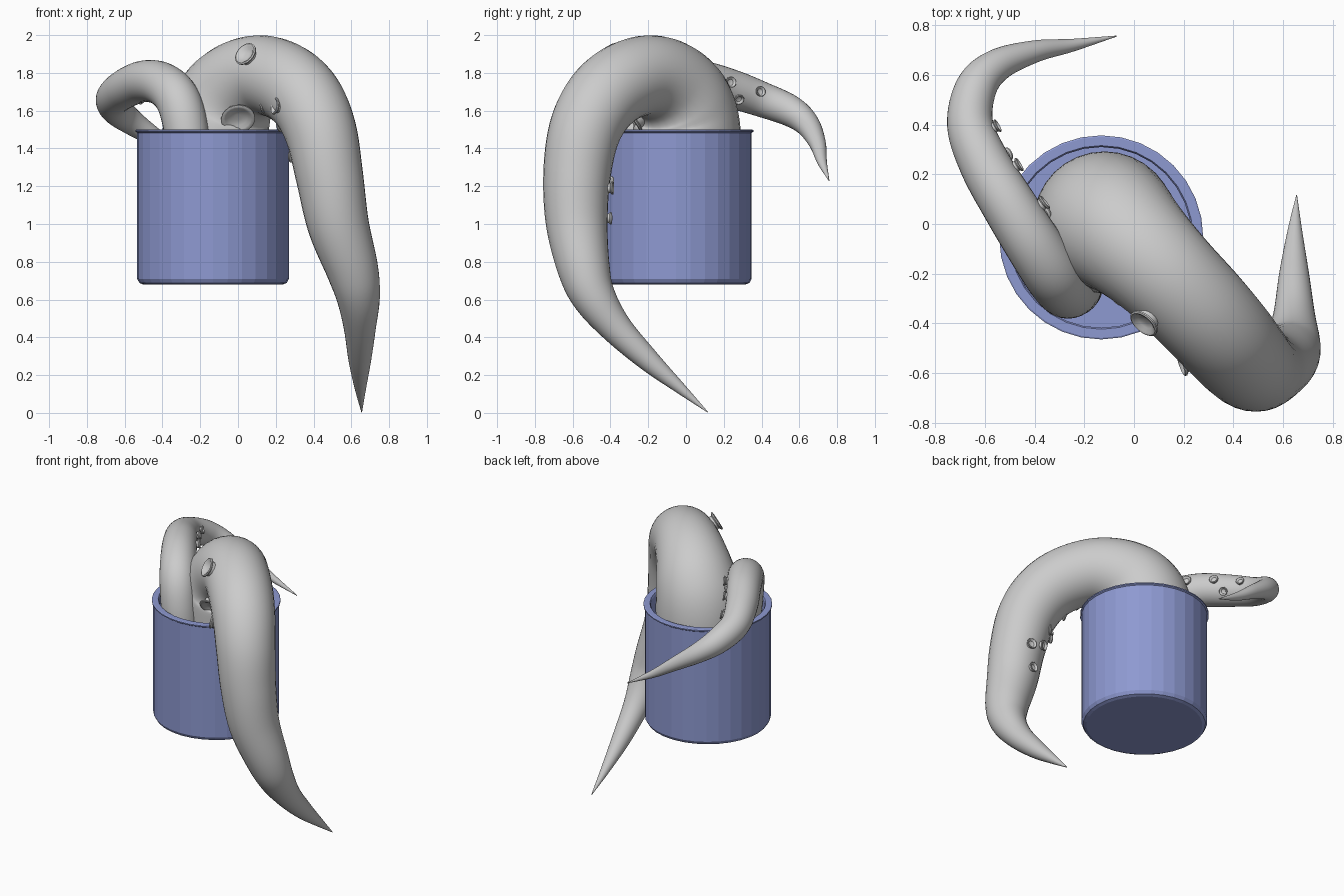
import bpy, bmesh, math
from mathutils import Vector


def finish(name, bm, angle=None):
    bmesh.ops.recalc_face_normals(bm, faces=bm.faces)
    me = bpy.data.meshes.new(name)
    bm.to_mesh(me)
    bm.free()
    ob = bpy.data.objects.new(name, me)
    bpy.context.collection.objects.link(ob)
    if angle:
        bpy.ops.object.select_all(action='DESELECT')
        ob.select_set(True)
        bpy.context.view_layer.objects.active = ob
        bpy.ops.object.shade_smooth_by_angle(angle=math.radians(angle))
    return ob


def skin(bm, rings):
    for a, b in zip(rings, rings[1:]):
        n = len(a)
        for i in range(n):
            bm.faces.new((a[i], a[(i + 1) % n], b[(i + 1) % n], b[i]))
    bm.faces.new(rings[0])
    bm.faces.new(rings[-1])


def ring(bm, c, u, v, r, n):
    return [bm.verts.new(c + r * (u * math.cos(2 * math.pi * i / n) + v * math.sin(2 * math.pi * i / n)))
            for i in range(n)]


def spline(pts, steps=8):
    """Catmull-Rom through (x, y, z, radius) points."""
    p = [Vector(q) for q in pts]
    p = [2 * p[0] - p[1]] + p + [2 * p[-1] - p[-2]]
    out = []
    for a, b, c, d in zip(p, p[1:], p[2:], p[3:]):
        for k in range(steps):
            t = k / steps
            out.append(0.5 * (2 * b + (c - a) * t + (2 * a - 5 * b + 4 * c - d) * t * t
                              + (3 * b - a - 3 * c + d) * t ** 3))
    return out + [p[-2]]


def tentacle(name, pts, n=32):
    path = spline(pts)
    bm = bmesh.new()
    rings, u = [], Vector((1, 0, 0))
    for i, q in enumerate(path):
        t = (path[min(i + 1, len(path) - 1)].xyz - path[max(i - 1, 0)].xyz).normalized()
        u = (u - t * u.dot(t)).normalized()
        rings.append(ring(bm, q.xyz, u, t.cross(u), max(q.w, 0.002), n))
    skin(bm, rings)
    finish(name, bm, 60)
    return path


def suckers(name, path, spots):
    """Flared cups set on the tentacle skin nearest each (x, y, z, size) spot."""
    profile = [(0.75, -0.5), (0.75, 0.25), (1.0, 0.45), (1.0, 0.6), (0.9, 0.68), (0.75, 0.6), (0.55, 0.3), (0.2, 0.2)]
    bm = bmesh.new()
    for x, y, z, s in spots:
        p = Vector((x, y, z))
        q = min(path, key=lambda c: abs((c.xyz - p).length - c.w) + 0.5 * (c.xyz - p).length)
        d = (p - q.xyz).normalized()
        u = d.orthogonal().normalized()
        base = q.xyz + d * q.w
        skin(bm, [ring(bm, base + d * h * min(s, 0.045), u, d.cross(u), r * s, 20) for r, h in profile])
    finish(name, bm, 40)


# Pot: hollow, rounded foot, thin lip
bm = bmesh.new()
prof = [(0.37, 0.68), (0.39, 0.688), (0.402, 0.71), (0.402, 1.483), (0.411, 1.489), (0.411, 1.497),
        (0.405, 1.5), (0.37, 1.5), (0.364, 1.49), (0.364, 0.73)]
skin(bm, [ring(bm, Vector((-0.132, -0.054, z)), Vector((1, 0, 0)), Vector((0, 1, 0)), r, 32) for r, z in prof])
pot = finish("pot", bm)
blue = bpy.data.materials.new("blue")
blue.diffuse_color = (0.27, 0.32, 0.64, 1)
pot.data.materials.append(blue)

# Large tentacle arching over the rim and hanging to the floor
big = tentacle("large_tentacle", [
    (-0.12, 0.0, 0.75, 0.27), (-0.12, 0.005, 1.15, 0.28), (-0.115, 0.005, 1.48, 0.285),
    (-0.07, -0.02, 1.64, 0.265), (0.02, -0.10, 1.745, 0.235), (0.14, -0.215, 1.785, 0.213),
    (0.27, -0.35, 1.74, 0.207), (0.37, -0.46, 1.64, 0.2), (0.44, -0.54, 1.48, 0.19),
    (0.485, -0.578, 1.25, 0.178), (0.53, -0.578, 1.0, 0.163), (0.605, -0.54, 0.76, 0.138),
    (0.637, -0.485, 0.61, 0.115), (0.645, -0.37, 0.45, 0.085), (0.645, -0.2, 0.28, 0.06),
    (0.648, -0.03, 0.13, 0.03), (0.655, 0.115, 0.004, 0.002)])
suckers("large_suckers", big, [
    (0.04, -0.40, 1.90, 0.065), (0.0, -0.28, 1.56, 0.09), (0.16, -0.40, 1.64, 0.05),
    (0.22, -0.56, 1.62, 0.045), (0.24, -0.43, 1.53, 0.042), (0.31, -0.50, 1.36, 0.038),
    (0.36, -0.43, 1.36, 0.038), (0.42, -0.41, 1.22, 0.035), (0.52, -0.40, 1.19, 0.035),
    (0.50, -0.41, 1.03, 0.033)])

# Small tentacle curling out behind the left side
small = tentacle("small_tentacle", [
    (-0.24, -0.25, 0.95, 0.115), (-0.25, -0.26, 1.25, 0.115), (-0.275, -0.26, 1.5, 0.118),
    (-0.32, -0.21, 1.66, 0.118), (-0.40, -0.09, 1.74, 0.115), (-0.50, 0.07, 1.755, 0.11),
    (-0.60, 0.24, 1.715, 0.103), (-0.66, 0.40, 1.66, 0.093), (-0.635, 0.55, 1.60, 0.083),
    (-0.55, 0.64, 1.53, 0.066), (-0.40, 0.695, 1.43, 0.045), (-0.25, 0.72, 1.33, 0.026),
    (-0.07, 0.757, 1.23, 0.002)])
suckers("small_suckers", small, [
    (-0.56, 0.39, 1.70, 0.028), (-0.51, 0.28, 1.66, 0.028), (-0.47, 0.235, 1.75, 0.03),
    (-0.37, 0.08, 1.77, 0.033), (-0.35, 0.05, 1.68, 0.033)])
